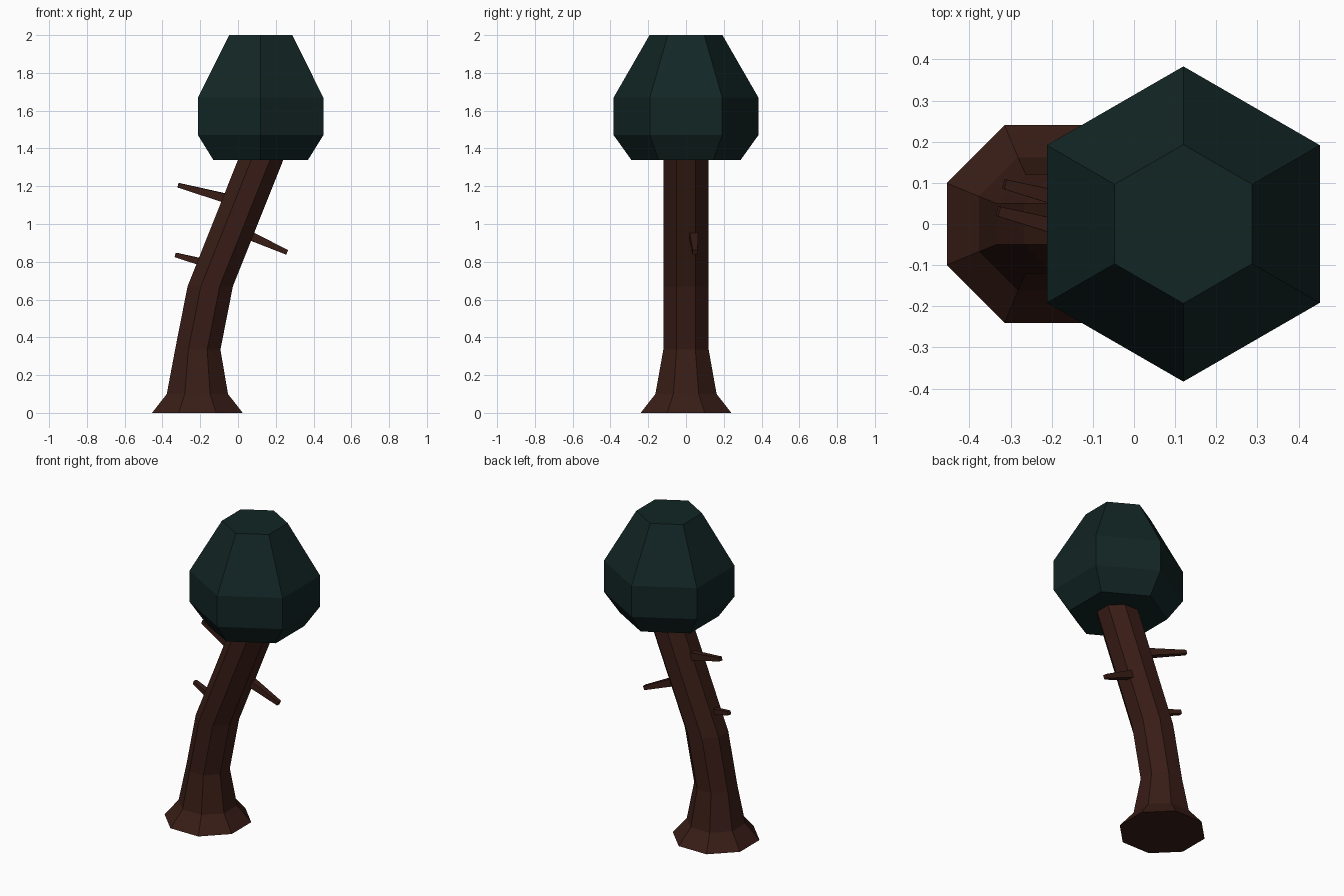
import bpy, bmesh, math
from mathutils import Vector

if "Cube" in bpy.data.objects:
    bpy.data.objects.remove(bpy.data.objects["Cube"])


def material(name, color):
    m = bpy.data.materials.new(name)
    m.diffuse_color = color
    m.use_nodes = True
    m.node_tree.nodes["Principled BSDF"].inputs["Base Color"].default_value = m.diffuse_color
    return m


bark = material("bark", (0.040, 0.012, 0.008, 1))
leaf = material("leaf", (0.006, 0.019, 0.018, 1))


def loft(name, rings, mat):
    """Skin a list of vertex rings and cap both ends."""
    bm = bmesh.new()
    loops = [[bm.verts.new(p) for p in ring] for ring in rings]
    n = len(loops[0])
    for a, b in zip(loops, loops[1:]):
        for i in range(n):
            j = (i + 1) % n
            bm.faces.new((a[i], a[j], b[j], b[i]))
    bm.faces.new(loops[0][::-1])
    bm.faces.new(loops[-1])
    bmesh.ops.recalc_face_normals(bm, faces=bm.faces)
    mesh = bpy.data.meshes.new(name)
    bm.to_mesh(mesh)
    bm.free()
    mesh.materials.append(mat)
    obj = bpy.data.objects.new(name, mesh)
    bpy.context.collection.objects.link(obj)
    return obj


def ring(x, z, r, n):
    """Horizontal polygon, half a step off the x axis so flats face +-x."""
    return [(x + r * math.cos((i + 0.5) * math.tau / n),
             r * math.sin((i + 0.5) * math.tau / n), z) for i in range(n)]


def branch(name, start, end, h0, h1):
    """Tapered square twig between two points."""
    start, end = Vector(start), Vector(end)
    d = (end - start).normalized()
    side = d.cross(Vector((0, 0, 1))).normalized()
    up = side.cross(d)
    square = ((1, 1), (-1, 1), (-1, -1), (1, -1))
    loft(name, [[p + side * (u * h) + up * (v * h) for u, v in square]
                for p, h in ((start, h0), (end, h1))], bark)


# Leaning eight-sided trunk: centre x, height, half width across flats
trunk = [(-0.215, 0, 0.24), (-0.215, 0.10, 0.162), (-0.213, 0.335, 0.12),
         (-0.147, 0.67, 0.12), (0.12, 1.34, 0.12)]
loft("trunk", [ring(x, z, a / math.cos(math.pi / 8), 8) for x, z, a in trunk], bark)

# Six-sided canopy: height, corner radius
canopy = [(1.34, 0.29), (1.47, 0.383), (1.67, 0.383), (2.0, 0.193)]
loft("canopy", [ring(0.12, z, r, 6) for z, r in canopy], leaf)

# Bare twigs
branch("upper_left_branch", (-0.04, 0.024, 1.13), (-0.315, 0.097, 1.205), 0.025, 0.012)
branch("lower_left_branch", (-0.16, -0.014, 0.79), (-0.33, 0.031, 0.836), 0.02, 0.012)
branch("right_branch", (0.03, 0.04, 0.953), (0.26, 0.048, 0.85), 0.025, 0.013)
